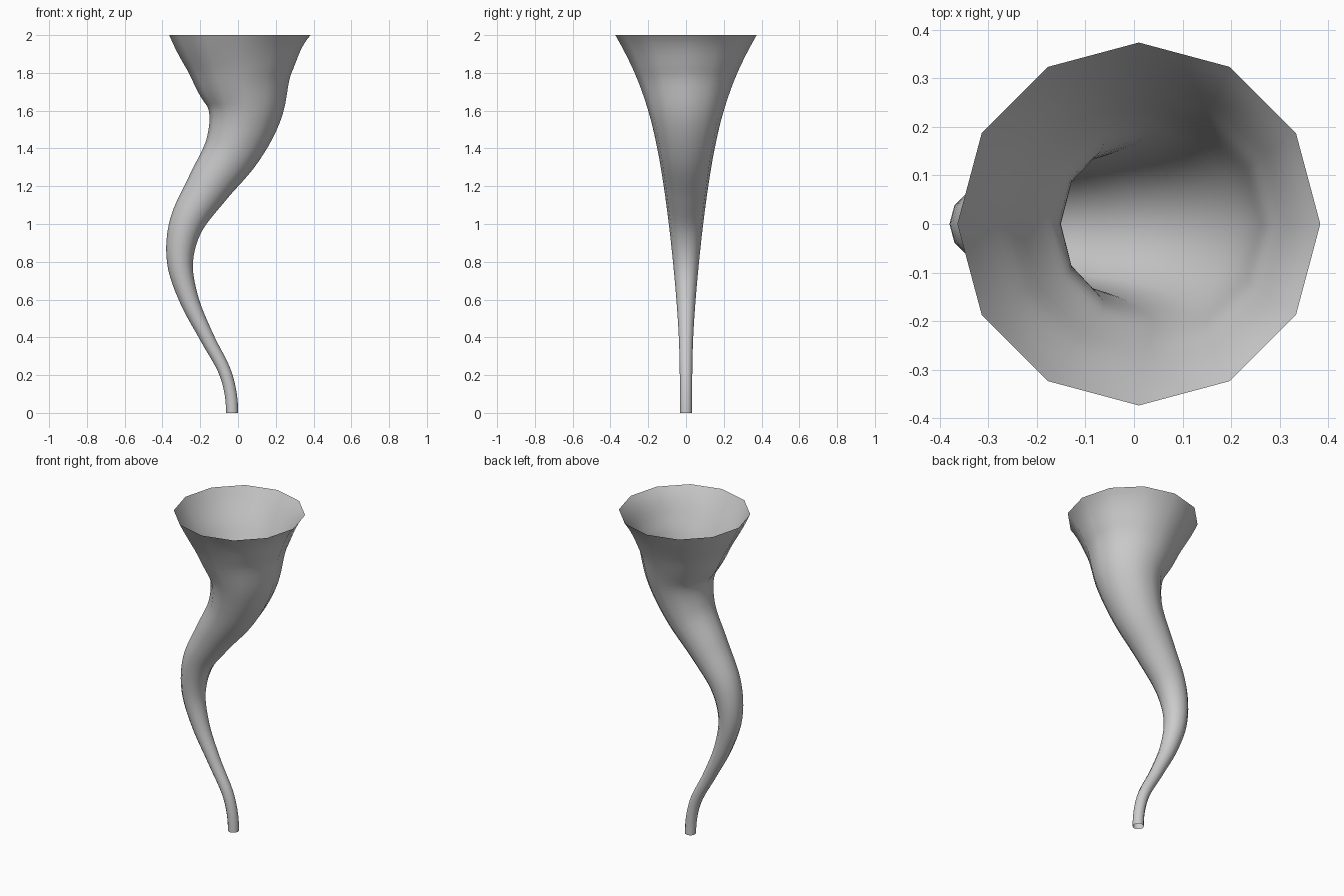
import bpy, bmesh, math
from mathutils import Vector

if "Cube" in bpy.data.objects:
    bpy.data.objects.remove(bpy.data.objects["Cube"])

# Centre line samples: z, x, radius
KEYS = [
    (0.00, -0.031, 0.032), (0.20, -0.063, 0.033), (0.40, -0.165, 0.038),
    (0.60, -0.259, 0.051), (0.80, -0.307, 0.069), (1.00, -0.273, 0.091),
    (1.20, -0.155, 0.118), (1.40, -0.026, 0.152), (1.60, 0.037, 0.200),
    (1.80, 0.022, 0.272), (2.00, 0.010, 0.374),
]
SIDES, STEPS = 12, 6


def spline(a, b, c, d, t):
    """Catmull-Rom interpolation."""
    return 0.5 * (2*b + (c - a)*t + (2*a - 5*b + 4*c - d)*t*t + (3*b - a - 3*c + d)*t**3)


# End keys: vertical start and end of the path, radius carried on
first = (-0.20, -0.063, 0.033)
last = (2.20, 0.022, 0.500)
keys = [first] + KEYS + [last]
path = []
for i in range(1, len(keys) - 2):
    for s in range(STEPS):
        path.append([spline(*col, s / STEPS) for col in zip(*keys[i - 1:i + 3])])
path.append(list(KEYS[-1]))

# Horn: open tube with rings square to the path
bm = bmesh.new()
rings = []
for i, (z, x, r) in enumerate(path):
    if i in (0, len(path) - 1):
        tangent = Vector((0, 0, 1))
    else:
        p, n = path[i - 1], path[i + 1]
        tangent = Vector((n[1] - p[1], 0, n[0] - p[0])).normalized()
    side = Vector((tangent.z, 0, -tangent.x))
    ring = []
    for k in range(SIDES):
        a = 2 * math.pi * k / SIDES
        ring.append(bm.verts.new(Vector((x, 0, z)) + side * r * math.cos(a)
                                 + Vector((0, r * math.sin(a), 0))))
    rings.append(ring)
for lo, hi in zip(rings, rings[1:]):
    for k in range(SIDES):
        j = (k + 1) % SIDES
        bm.faces.new((lo[k], lo[j], hi[j], hi[k])).smooth = True

mesh = bpy.data.meshes.new("horn")
bm.to_mesh(mesh)
bm.free()
horn = bpy.data.objects.new("horn", mesh)
bpy.context.collection.objects.link(horn)
